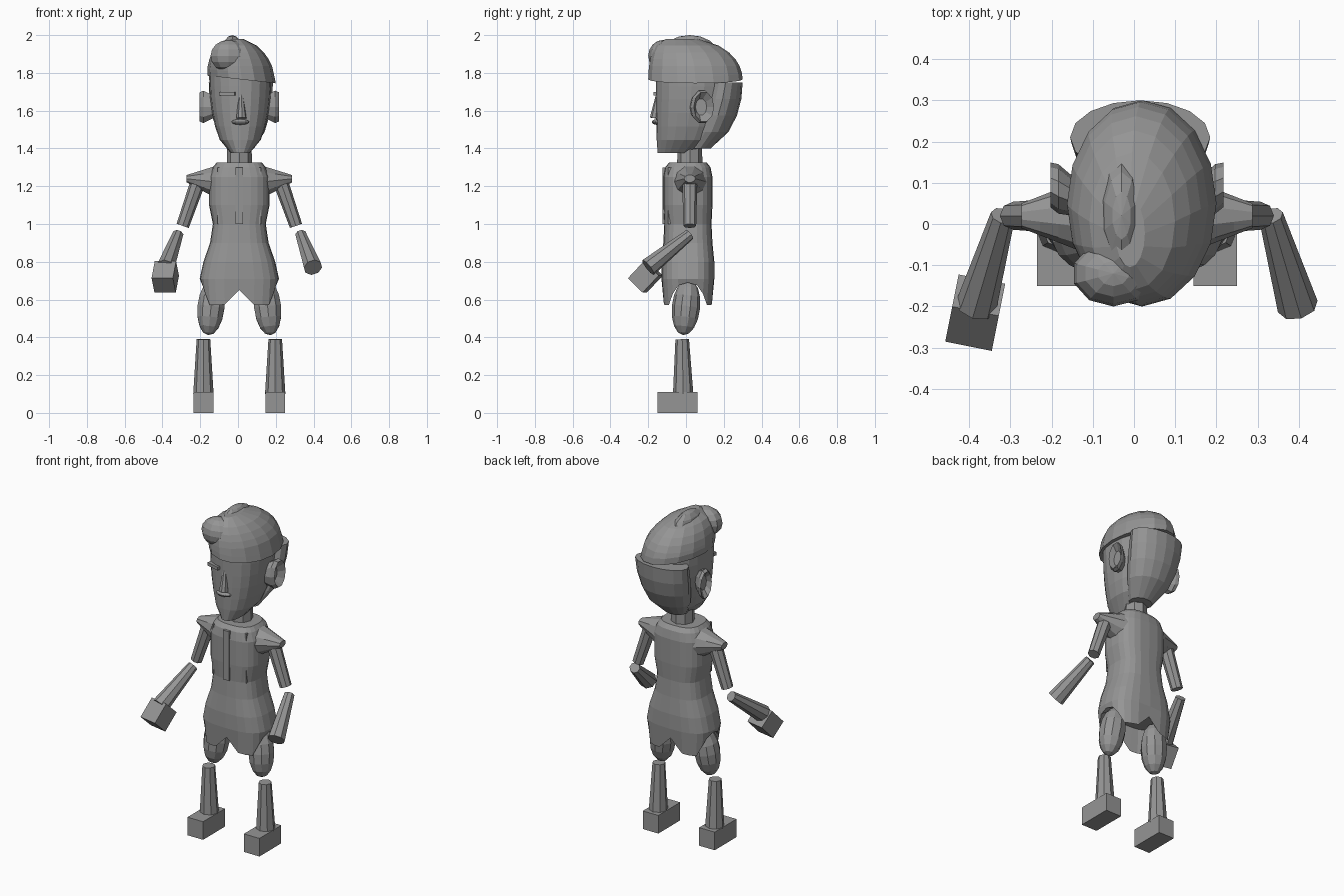
import bpy, bmesh, math
from mathutils import Vector

if "Cube" in bpy.data.objects:
    bpy.data.objects.remove(bpy.data.objects["Cube"], do_unlink=True)

CENTRE = 0.007  # body symmetry plane
COLOUR = (0.3, 0.3, 0.3, 1)
grey = bpy.data.materials.new("mid_grey")
grey.use_nodes = True
grey.diffuse_color = COLOUR
grey.node_tree.nodes["Principled BSDF"].inputs["Base Color"].default_value = COLOUR


def finish(name, bm, location=(0, 0, 0), rotation=(0, 0, 0)):
    bmesh.ops.recalc_face_normals(bm, faces=bm.faces)
    mesh = bpy.data.meshes.new(name)
    bm.to_mesh(mesh)
    bm.free()
    mesh.materials.append(grey)
    part = bpy.data.objects.new(name, mesh)
    part.location = location
    part.rotation_euler = rotation
    bpy.context.collection.objects.link(part)


def rounded(value, squareness):
    return math.copysign(abs(value) ** (2 / squareness), value)


def loft(name, rings, sides=16, squareness=2, along_x=False, shift=None):
    """Skin rounded rings, each (height, centre, half width, centre, half depth)."""
    bm = bmesh.new()
    loops = []
    for index, (height, u, width, v, depth) in enumerate(rings):
        loop = []
        for step in range(sides):
            angle = math.tau * step / sides
            across = rounded(math.cos(angle), squareness)
            along = rounded(math.sin(angle), squareness)
            level = height + (shift(index, across) if shift else 0)
            a, b = u + width * across, v + depth * along
            loop.append(bm.verts.new((level, a, b) if along_x else (a, b, level)))
        loops.append(loop)
    for lower, upper in zip(loops, loops[1:]):
        for step in range(sides):
            following = (step + 1) % sides
            bm.faces.new((lower[step], lower[following], upper[following], upper[step]))
    bm.faces.new(loops[0])
    bm.faces.new(loops[-1])
    finish(name, bm)


def sweep(rule, steps, last=1):
    return [rule(last * step / steps) for step in range(steps + 1)]


def limb(name, start, end, start_radius, end_radius):
    start, end = Vector(start), Vector(end)
    direction = end - start
    bm = bmesh.new()
    bmesh.ops.create_cone(bm, cap_ends=True, segments=8, radius1=start_radius,
                          radius2=end_radius, depth=direction.length)
    finish(name, bm, (start + end) / 2, direction.to_track_quat("Z", "Y").to_euler())


def box(name, centre, size, forward=(0, 1, 0)):
    bm = bmesh.new()
    bmesh.ops.create_cube(bm, size=1)
    bmesh.ops.scale(bm, vec=size, verts=bm.verts)
    finish(name, bm, centre, Vector(forward).to_track_quat("Y", "Z").to_euler())


def ball(name, centre, radii, rotation=(0, 0, 0)):
    bm = bmesh.new()
    bmesh.ops.create_uvsphere(bm, u_segments=10, v_segments=8, radius=1)
    bmesh.ops.scale(bm, vec=radii, verts=bm.verts)
    finish(name, bm, centre, rotation)


def ease(t, power):
    return math.sin(math.pi / 2 * t ** power)


# Torso: hips, waist and chest, with a pointed hem closed underneath
def hem(index, across):
    middle = max(0, 0.4 - abs(across)) / 5
    flank = max(0, abs(across) - 0.8) * 0.6
    return middle + flank if index == 1 else 0


body = [(0.7, 0.16, 0.09), (0.57, 0.2, 0.13), (0.71, 0.21, 0.14),
        (0.8, 0.19, 0.14), (0.9, 0.155, 0.13), (1, 0.14, 0.125),
        (1.1, 0.16, 0.13), (1.25, 0.16, 0.13), (1.3, 0.14, 0.12), (1.325, 0.12, 0.1)]
loft("torso", [(z, CENTRE, width, 0.01, depth) for z, width, depth in body],
     sides=24, squareness=2.8, shift=hem)
box("tie", (CENTRE, -0.11, 1.15), (0.04, 0.03, 0.3))


# Neck and head: narrow chin swelling to the brow
def skull(t):
    swell = ease(t, 0.6)
    return 1.375 + 0.425 * t, 0.012, 0.05 + 0.115 * swell, -0.05 + 0.08 * swell, 0.1 + 0.09 * swell


limb("neck", (CENTRE, 0.02, 1.3), (CENTRE, 0.02, 1.42), 0.067, 0.065)
loft("head", sweep(skull, 6), sides=20, squareness=2.3)


# Hair: narrow behind the ears, then a domed cap above the slanting hairline
def nape(t):
    swell = ease(t, 0.7)
    front, back = 0.02 + 0.1 * t, 0.13 + 0.17 * swell
    return 1.4 + 0.35 * t, 0.015, 0.07 + 0.1 * swell, (front + back) / 2, (back - front) / 2


def cap(t):
    dome = math.sqrt(1 - t * t)
    front, back = -0.2 * dome ** 0.4, 0.3 * dome
    return 1.765 + 0.22 * t, 0.02 - 0.03 * t, 0.18 * dome, (front + back) / 2, (back - front) / 2


def hairline(index, across):
    return -0.02 * across if index < 2 else 0


loft("back_hair", sweep(nape, 4))
loft("top_hair", sweep(cap, 6, last=0.98), shift=hairline)
ball("hair_crest", (-0.03, 0.02, 1.9), (0.06, 0.15, 0.1))
ball("hair_quiff", (-0.05, -0.12, 1.89), (0.1, 0.08, 0.085))

# Face
limb("nose", (0.015, -0.145, 1.7), (0.018, -0.165, 1.56), 0.01, 0.027)
ball("mouth", (0.012, -0.155, 1.54), (0.05, 0.025, 0.015))
box("brow", (-0.055, -0.148, 1.69), (0.085, 0.03, 0.02), (0.25, 1, 0))

for sign, side in ((1, "left"), (-1, "right")):
    def out(x):
        return CENTRE + sign * x

    def sleeve(t):
        return out(0.1 + 0.18 * t), 0.02, 0.1 - 0.07 * t, 1.22 + 0.02 * t, 0.1 - 0.08 * t

    # Cupped ears
    cup = [(0.14, 0.7), (0.19, 1), (0.21, 0.9), (0.18, 0.5)]
    loft(side + "_ear", [(out(x), x / 2 - 0.01, 0.06 * size, 1.62, 0.09 * size)
                         for x, size in cup], sides=10, along_x=True)

    # Arms
    loft(side + "_sleeve", sweep(sleeve, 4), sides=10, along_x=True)
    limb(side + "_upper_arm", (out(0.22), 0.02, 1.22), (out(0.3), 0.02, 0.99), 0.04, 0.034)
    limb(side + "_forearm", (out(0.325), 0.02, 0.945), (out(0.39), -0.2, 0.77), 0.03, 0.05)
    box(side + "_lapel_edge", (out(0.11), -0.08, 1.15), (0.01, 0.03, 0.3))

    # Legs
    ball(side + "_thigh", (out(0.15), 0, 0.56), (0.075, 0.075, 0.15), (-0.1, -0.1 * sign, 0))
    limb(side + "_shin", (out(0.19), -0.015, 0.1), (out(0.19), -0.02, 0.39), 0.054, 0.036)
    box(side + "_foot", (out(0.19), -0.045, 0.055), (0.105, 0.21, 0.11))

# Only the right arm has a hand
box("right_hand", (-0.385, -0.215, 0.72), (0.115, 0.125, 0.11), (-0.03, -0.15, -0.16))
